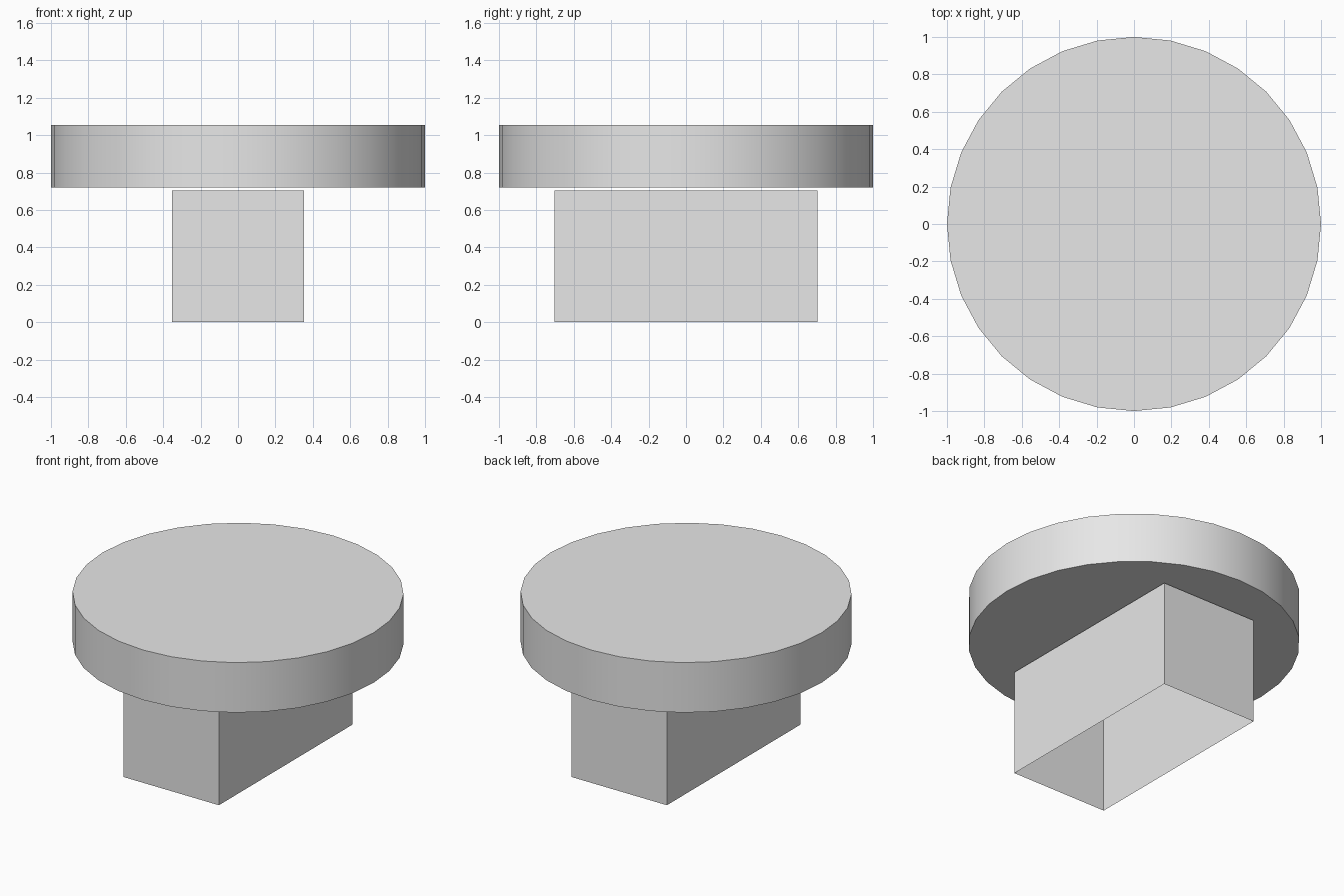
import bpy
import bmesh
import math

cube = bpy.data.objects.get("Cube")
if cube:
    bpy.data.objects.remove(cube, do_unlink=True)

# Single plain grey
grey = bpy.data.materials.new("light_grey")
grey.use_nodes = True
colour = (0.8, 0.8, 0.8, 1)
grey.diffuse_color = colour
grey.node_tree.nodes["Principled BSDF"].inputs["Base Color"].default_value = colour

# Round top: thick disc with smooth sides and sharp rims
bpy.ops.mesh.primitive_cylinder_add(vertices=32, radius=1, depth=0.333,
                                    location=(0, 0, 0.887))
top = bpy.context.object
top.name = "round_top"
top.data.materials.append(grey)
bpy.ops.object.shade_smooth_by_angle(angle=math.radians(30))

# Base block: a hollow box, open underneath
bpy.ops.mesh.primitive_cube_add(size=1, location=(0, 0, 0.352))
base = bpy.context.object
base.name = "base_block"
base.scale = (0.704, 1.408, 0.704)
bpy.ops.object.transform_apply(location=False, rotation=False, scale=True)
base.data.materials.append(grey)
bm = bmesh.new()
bm.from_mesh(base.data)
underside = [f for f in bm.faces if f.normal.z < -0.9]
bmesh.ops.delete(bm, geom=underside, context='FACES_ONLY')
bm.to_mesh(base.data)
bm.free()
